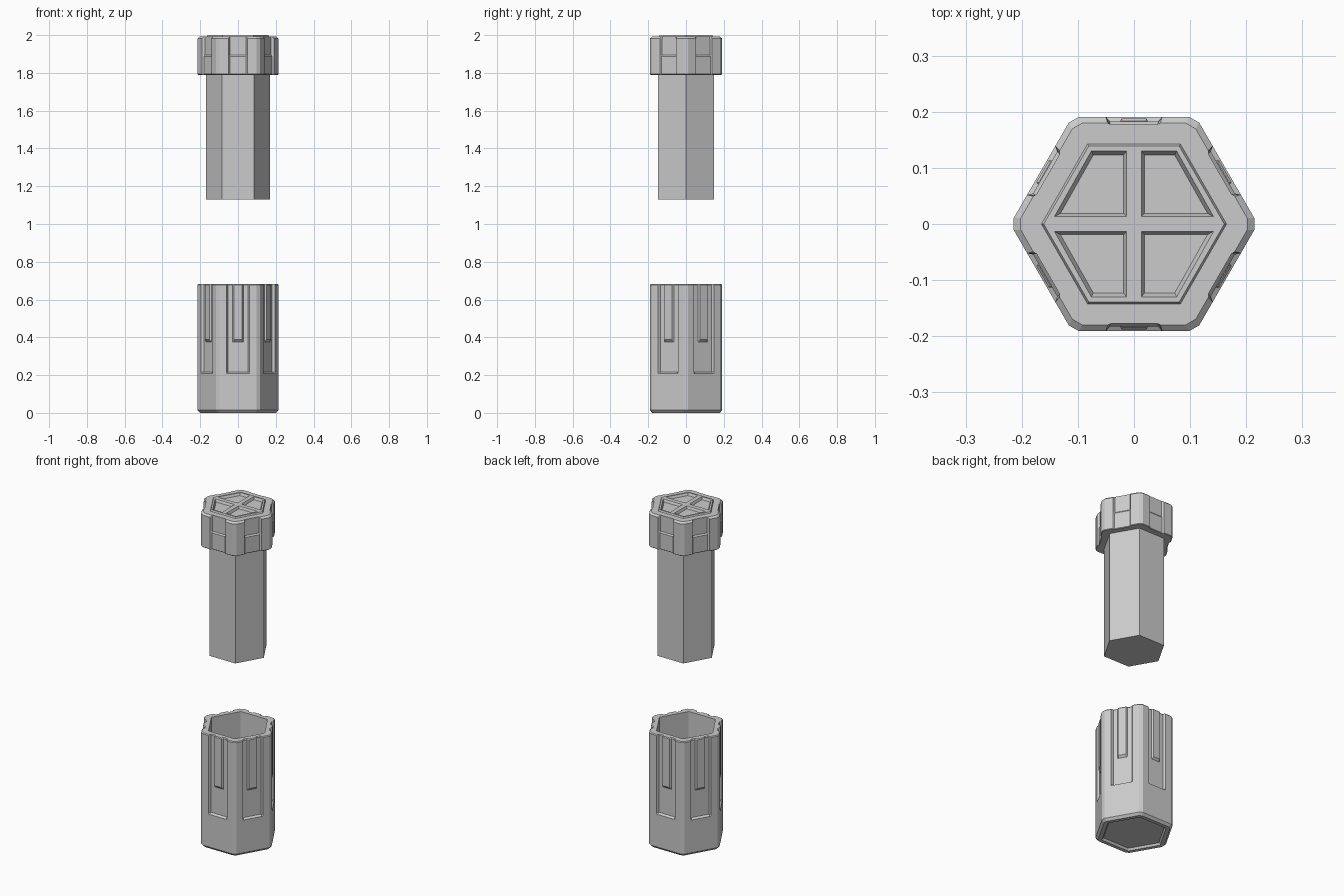
import bpy, bmesh
from math import radians, cos, sin, tan

if "Cube" in bpy.data.objects:
    bpy.data.objects.remove(bpy.data.objects["Cube"])

def section(z, a, panel=0.0, rib=0.0, p=0.06, r=0.028, s=0.012):
    """Hexagonal outline of apothem a; panel / rib are inward depths per side."""
    half = a * tan(radians(30)) - s
    k = min(1.0, a / 0.191)
    right = [(half, 0), (p * k, 0), ((p - 0.007) * k, panel),
             (r * k, panel), ((r - 0.006) * k, rib)]
    pts = [(-t, d) for t, d in right] + right[::-1]
    ring = []
    for i in range(6):
        ang = radians(30 + 60 * i)
        c, n = cos(ang), sin(ang)
        for t, d in pts:
            ring.append(((a - d) * c - t * n, (a - d) * n + t * c, z))
    return ring

def finish(bm, name):
    bmesh.ops.remove_doubles(bm, verts=bm.verts, dist=1e-5)
    bmesh.ops.recalc_face_normals(bm, faces=bm.faces)
    me = bpy.data.meshes.new(name)
    bm.to_mesh(me)
    bm.free()
    ob = bpy.data.objects.new(name, me)
    bpy.context.collection.objects.link(ob)
    return ob

def loft(name, rings):
    bm = bmesh.new()
    loops = [[bm.verts.new(v) for v in ring] for ring in rings]
    n = len(loops[0])
    for lo, hi in zip(loops, loops[1:]):
        for i in range(n):
            j = (i + 1) % n
            bm.faces.new((lo[i], lo[j], hi[j], hi[i]))
    bm.faces.new(loops[0][::-1])
    bm.faces.new(loops[-1])
    return finish(bm, name)

A = 0.191
SHARP = 0.002

# Hollow cup: recessed foot, side panels with ribs, open cavity
loft("cup", [
    section(0.012, 0.150, s=SHARP),
    section(0.0, 0.158, s=SHARP),
    section(0.0, A - 0.012),
    section(0.014, A),
    section(0.209, A),
    section(0.217, A, 0.013, 0.013),
    section(0.376, A, 0.013, 0.013),
    section(0.388, A, 0.013, 0.003),
    section(0.678, A, 0.013, 0.003),
    section(0.683, A - 0.004, 0.013, 0.003),
    section(0.683, 0.152, s=SHARP),
    section(0.03, 0.152, s=SHARP),
])

# Cap: notched sides in two steps, chamfered top, seat for the top plate
loft("cap", [
    section(1.79, 0.13, s=SHARP),
    section(1.79, A - 0.003, 0.008, 0.008, p=0.05),
    section(1.793, A, 0.008, 0.008, p=0.05),
    section(1.888, A, 0.008, 0.008, p=0.05),
    section(1.896, A, 0.014, 0.014, p=0.05),
    section(1.982, A, 0.014, 0.014, p=0.05),
    section(1.992, A - 0.011, 0.003, 0.003, p=0.05),
    section(1.992, 0.142, s=SHARP),
    section(1.975, 0.138, s=SHARP),
])

# Inner hexagonal rod hanging under the cap
bpy.ops.mesh.primitive_cylinder_add(vertices=6, radius=0.17, depth=0.67,
                                    location=(0, 0, 1.465),
                                    rotation=(0, 0, radians(30)))
rod = bpy.context.object
rod.name = "inner_rod"

# Raised top plate with four sunken quadrants
edge = [(0, 0), (0.165, 0), (0.0825, 0.143), (0, 0.143)]
rim = [(0, 0), (0.161, 0), (0.0805, 0.139), (0, 0.139)]
pit = [(0.013, 0.013), (0.142, 0.013), (0.076, 0.130), (0.013, 0.130)]
floor = [(0.019, 0.019), (0.131, 0.019), (0.0725, 0.123), (0.019, 0.123)]
bm = bmesh.new()
for sx in (1, -1):
    for sy in (1, -1):
        levels = [[bm.verts.new((x * sx, y * sy, z)) for x, y in shape]
                  for shape, z in ((edge, 1.992), (rim, 2.0), (pit, 2.0), (floor, 1.986))]
        for lv, (lo, hi) in enumerate(zip(levels, levels[1:])):
            for i in ((1, 2) if lv == 0 else range(4)):
                j = (i + 1) % 4
                bm.faces.new((lo[i], lo[j], hi[j], hi[i]))
        bm.faces.new(levels[-1])
plate = finish(bm, "top_plate")

# Rotate the rod so its corners lie on the x axis, like the cup
corner = min(abs(v.co.y) for v in rod.data.vertices)
rod.rotation_euler[2] = 0 if corner < 0.01 else radians(30)
